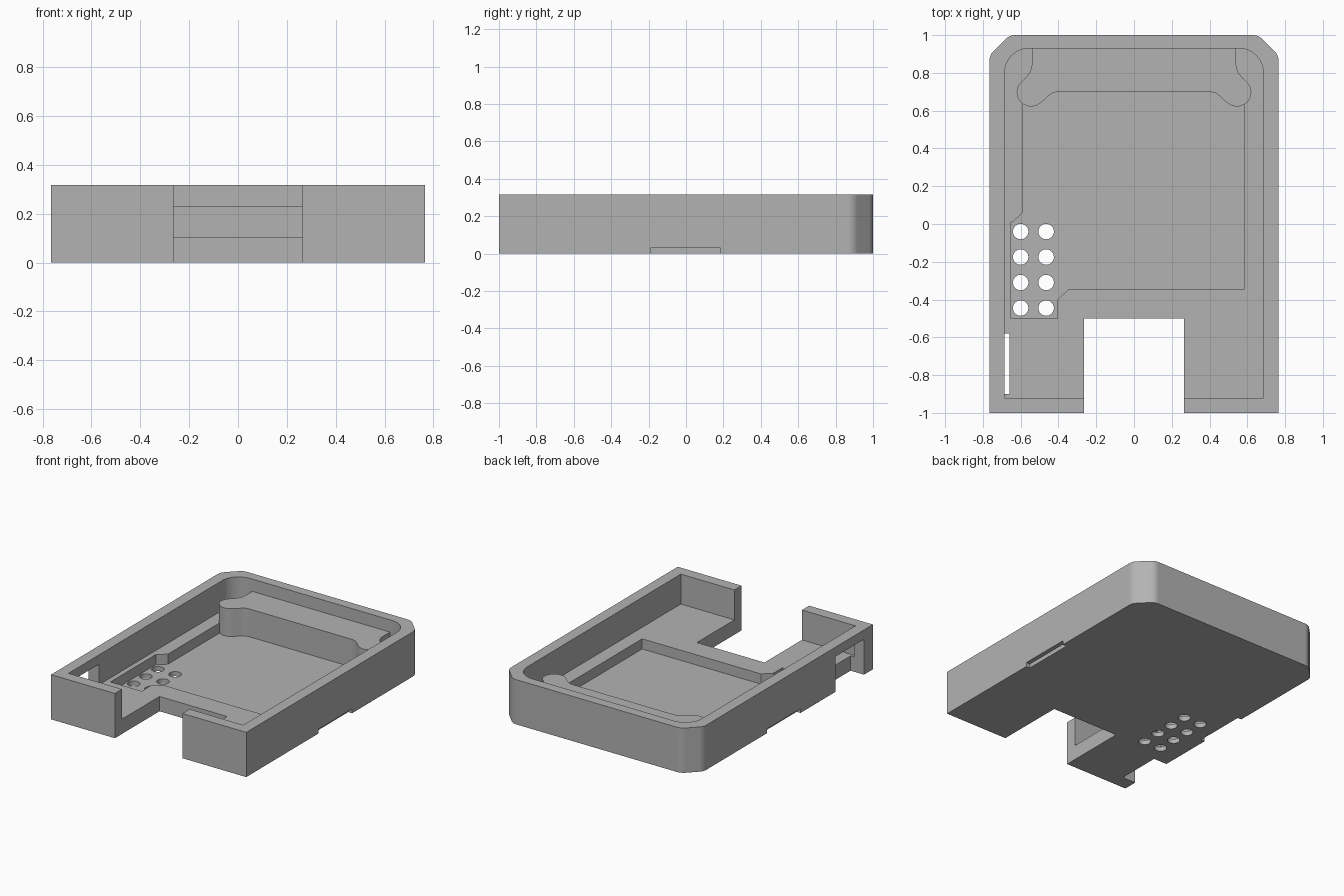
import bpy, bmesh
from math import sin, cos, pi, radians

if "Cube" in bpy.data.objects:
    bpy.data.objects.remove(bpy.data.objects["Cube"])

grey = bpy.data.materials.new("matte grey")
grey.use_nodes = True
grey.diffuse_color = (0.45, 0.45, 0.45, 1)
grey.node_tree.nodes["Principled BSDF"].inputs["Base Color"].default_value = (0.45, 0.45, 0.45, 1)


def prism(name, outline, z0, z1):
    """Extrude a counter-clockwise outline from z0 to z1."""
    bm = bmesh.new()
    face = bm.faces.new([bm.verts.new((x, y, z0)) for x, y in outline])
    ext = bmesh.ops.extrude_face_region(bm, geom=[face])
    for v in ext["geom"]:
        if isinstance(v, bmesh.types.BMVert):
            v.co.z = z1
    bmesh.ops.recalc_face_normals(bm, faces=bm.faces[:])
    mesh = bpy.data.meshes.new(name)
    bm.to_mesh(mesh)
    bm.free()
    mesh.materials.append(grey)
    obj = bpy.data.objects.new(name, mesh)
    bpy.context.collection.objects.link(obj)
    return obj


def rect(x0, x1, y0, y1):
    return [(x0, y0), (x1, y0), (x1, y1), (x0, y1)]


def arc(cx, cy, r, a0, a1, n):
    angles = [radians(a0 + (a1 - a0) * i / n) for i in range(n + 1)]
    return [(cx + r * cos(a), cy + r * sin(a)) for a in angles]


def mirrored(half):
    """Complete a right-hand half outline with its left-hand reflection."""
    return half + [(-x, y) for x, y in reversed(half)]


def activate(obj):
    bpy.ops.object.select_all(action="DESELECT")
    obj.select_set(True)
    bpy.context.view_layer.objects.active = obj


def cut(obj, outline, z0, z1):
    cutter = prism("cutter", outline, z0, z1)
    cutter.hide_render = True
    mod = obj.modifiers.new("cut", "BOOLEAN")
    mod.operation, mod.solver, mod.object = "DIFFERENCE", "EXACT", cutter
    activate(obj)
    bpy.ops.object.modifier_apply(modifier=mod.name)
    bpy.data.objects.remove(cutter)


def smooth(obj):
    activate(obj)
    bpy.ops.object.shade_smooth_by_angle(angle=radians(35))
    mod = obj.modifiers.new("even shading", "WEIGHTED_NORMAL")
    mod.keep_sharp = True


# Body with softened chamfers at the back and an open front notch
r = 0.07
chamfer = arc(0.765 - r, 0.865, r, 0, 45, 4) + arc(0.63, 1 - r, r, 45, 90, 4)
body = prism("case_body", mirrored([(0.265, -0.5), (0.265, -1), (0.765, -1)] + chamfer), 0, 0.317)

# Main cavity, rounded at the back corners
cavity = [(0.685, -0.92)] + arc(0.555, 0.8, 0.13, 0, 90, 12)
cut(body, mirrored(cavity), 0.105, 0.5)

# Recessed pocket with an extension around the holes
pocket = [(-0.65, -0.5), (-0.405, -0.5), (-0.405, -0.4), (-0.345, -0.345),
          (0.585, -0.345), (0.585, 0.72), (-0.59, 0.72), (-0.59, 0.06),
          (-0.64, 0.012), (-0.65, 0.01)]
cut(body, pocket, 0.033, 0.4)

# Two columns of drain holes
for x in (-0.6, -0.465):
    for row in range(4):
        cut(body, arc(x, -0.04 - 0.135 * row, 0.041, 0, 345, 23), -0.1, 0.2)

# Side window that also opens the floor, and shallow grip notches
cut(body, rect(-0.9, -0.66, -0.9, -0.58), -0.1, 0.25)
for x0, x1 in ((-0.9, -0.735), (0.735, 0.9)):
    cut(body, rect(x0, x1, -0.19, 0.185), -0.1, 0.03)
smooth(body)

# Raised shelf with round lobes at its front corners
half = [(0.4, 0.7), (0.43, 0.695), (0.455, 0.677), (0.475, 0.657)]
half += arc(0.545, 0.698, 0.076, -130, 40, 18)
half += [(0.575, 0.772), (0.553, 0.8), (0.542, 0.83), (0.54, 0.86), (0.54, 0.96)]
shelf = prism("back_shelf", mirrored(half), 0.02, 0.23)
smooth(shelf)
